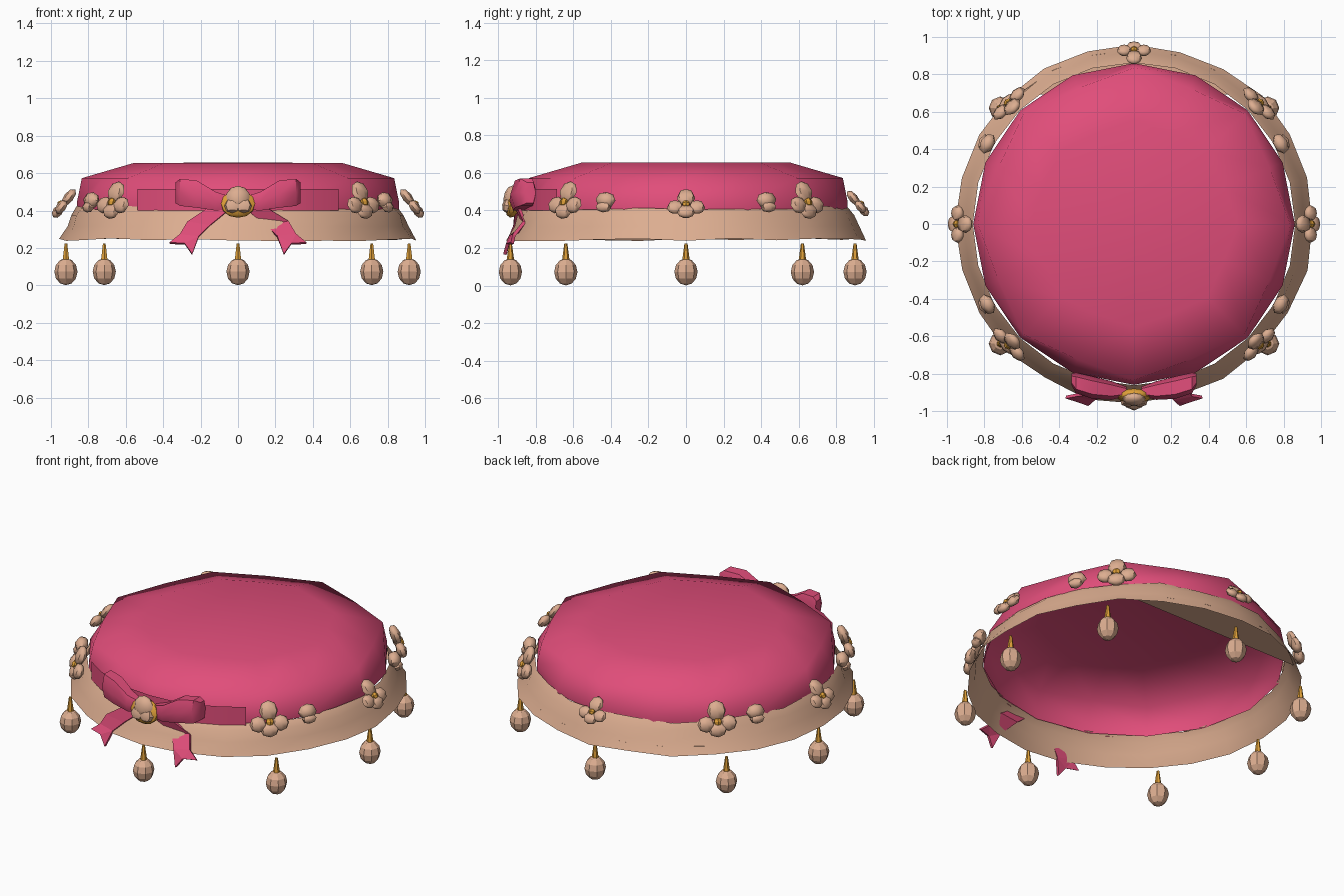
import bpy, bmesh, math, random
from mathutils import Matrix, Vector

if "Cube" in bpy.data.objects:
    bpy.data.objects.remove(bpy.data.objects["Cube"])
random.seed(4)


def material(name, rgb):
    m = bpy.data.materials.new(name)
    m.diffuse_color = (*rgb, 1)
    m.use_nodes = True
    m.node_tree.nodes["Principled BSDF"].inputs["Base Color"].default_value = m.diffuse_color
    return m


PINK = material("rose pink", (0.75, 0.075, 0.195))
TAN = material("pale tan", (0.72, 0.42, 0.28))
GOLD = material("gold", (0.74, 0.35, 0.04))


def finish(name, bm, mat, smooth=None):
    """Turn a bmesh into an object; smooth is None, 'all' or an angle in degrees."""
    me = bpy.data.meshes.new(name)
    bm.to_mesh(me)
    bm.free()
    me.materials.append(mat)
    ob = bpy.data.objects.new(name, me)
    bpy.context.collection.objects.link(ob)
    if smooth == 'all':
        me.polygons.foreach_set("use_smooth", [True] * len(me.polygons))
    elif smooth:
        bpy.ops.object.select_all(action='DESELECT')
        ob.select_set(True)
        bpy.context.view_layer.objects.active = ob
        bpy.ops.object.shade_smooth_by_angle(angle=math.radians(smooth))
    return ob


def place(x, y, z, tilt=0):
    """Frame on the rim: local x along the rim, y outward, z up (leaning inward by tilt)."""
    a = math.atan2(y, x) - math.pi / 2
    return Matrix.Translation((x, y, z)) @ Matrix.Rotation(a, 4, 'Z') @ \
        Matrix.Rotation(math.radians(tilt), 4, 'X')


def blob(bm, frame, loc, scale, u=8, v=5):
    m = frame @ Matrix.Translation(loc) @ Matrix.Diagonal((*scale, 1))
    bmesh.ops.create_uvsphere(bm, u_segments=u, v_segments=v, radius=1, matrix=m)


def lathe(bm, n, radius_z):
    """Rings of n points; radius_z(i) gives the profile for column i."""
    cols = []
    for i in range(n):
        a = math.tau * i / n
        cols.append([bm.verts.new((r * math.cos(a), r * math.sin(a), z)) for r, z in radius_z(i)])
    for i in range(n):
        p, q = cols[i], cols[(i + 1) % n]
        for k in range(len(p) - 1):
            bm.faces.new((p[k], q[k], q[k + 1], p[k + 1]))
    return cols


# Crown: open-bottomed shell, round at the rim and octagonal above
def crown_profile(i):
    s = 0.94 if i % 2 else 1.0
    return [(0.86, 0.40), (0.86, 0.45), (0.835 * s, 0.573), (0.555 * s, 0.655)]


bm = bmesh.new()
cols = lathe(bm, 16, crown_profile)
top = bm.verts.new((0, 0, 0.656))
for i in range(16):
    bm.faces.new((cols[i][-1], cols[(i + 1) % 16][-1], top))
finish("crown", bm, PINK, 'all')


# Brim band: flared, slightly uneven wall
def band_profile(i):
    j = lambda s: random.uniform(-s, s)
    return [(0.96 + j(0.012), 0.245 + j(0.008)), (0.915 + j(0.01), 0.315),
            (0.89 + j(0.008), 0.375), (0.862, 0.415 + j(0.012))]


bm = bmesh.new()
lathe(bm, 24, band_profile)
finish("brim_band", bm, TAN, 40)

# Lining flap: flat sliver across the back, under the crown
bm = bmesh.new()
arc = [math.radians(48 + 84 * k / 6) for k in range(7)]
bm.faces.new([bm.verts.new((0.93 * math.cos(a), 0.93 * math.sin(a), 0.29)) for a in arc])
finish("lining_flap", bm, TAN)

# Hanging beads on gold drops
for k, (x, y) in enumerate([(0, -0.935), (0.715, -0.64), (0.915, 0), (0.715, 0.62),
                            (0, 0.90), (-0.715, 0.62), (-0.92, 0), (-0.715, -0.64)]):
    f = Matrix.Translation((x, y, 0))
    bm = bmesh.new()
    blob(bm, f, (0, 0, 0.073), (0.062, 0.062, 0.072), 8, 6)
    finish(f"bead_{k}", bm, TAN)
    bm = bmesh.new()
    bmesh.ops.create_cone(bm, cap_ends=True, segments=6, radius1=0.02, radius2=0.008,
                          depth=0.09, matrix=f @ Matrix.Translation((0, 0, 0.18)))
    finish(f"bead_drop_{k}", bm, GOLD)


# Petalled flowers and small buds round the band
def flower(name, frame, s):
    bm = bmesh.new()
    for x, z, w, h in [(0, 0.05, 0.05, 0.055), (-0.058, -0.015, 0.045, 0.042),
                       (0.058, -0.015, 0.045, 0.042), (0, -0.045, 0.05, 0.04)]:
        blob(bm, frame, (x * s, 0, z * s), (w * s, 0.028 * s, h * s), 7, 4)
    finish(name, bm, TAN, 50)
    bm = bmesh.new()
    blob(bm, frame, (0, 0.012 * s, -0.005), (0.022 * s, 0.02, 0.022 * s), 6, 4)
    finish(name + "_centre", bm, GOLD)


flower("flower_back", place(0, 0.92, 0.43, 40), 0.9)
for side, sx in (("right", 1), ("left", -1)):
    flower(f"flower_side_{side}", place(sx * 0.935, 0, 0.43, 38), 1.0)
    for end, sy in (("front", -1), ("back", 1)):
        flower(f"flower_{end}_{side}", place(sx * 0.665, sy * 0.64, 0.445, 20), 1.12)
        f = place(sx * 0.785, sy * 0.43, 0.45, 15)
        bm = bmesh.new()
        blob(bm, f, (0, 0, 0.005), (0.058, 0.04, 0.045), 7, 4)
        blob(bm, f, (0, 0.01, -0.035), (0.045, 0.03, 0.03), 6, 4)
        finish(f"bud_{end}_{side}", bm, TAN, 50)

# Ribbon strip across the front of the crown
bm = bmesh.new()
pts = []
for k in range(9):
    a = math.radians(-90 - 38 + 76 * k / 8)
    pts.append([bm.verts.new((0.872 * math.cos(a), 0.872 * math.sin(a), z)) for z in (0.40, 0.515)])
for p, q in zip(pts, pts[1:]):
    bm.faces.new((p[0], q[0], q[1], p[1]))
finish("front_ribbon", bm, PINK, 40)

# Bow loops and notched tails
for side, sx in (("right", 1), ("left", -1)):
    bm = bmesh.new()
    # cross-sections: x, y centre, half depth, z low, z high
    rings = []
    for x, y, d, z0, z1 in [(0.04, -0.895, 0.025, 0.405, 0.475), (0.12, -0.89, 0.05, 0.40, 0.50),
                            (0.22, -0.875, 0.06, 0.415, 0.56), (0.31, -0.85, 0.055, 0.425, 0.57),
                            (0.335, -0.83, 0.03, 0.44, 0.55)]:
        zm = (z0 + z1) / 2
        rings.append([bm.verts.new((sx * x, y + dy, z)) for dy, z in
                      [(-d * 0.6, z0), (-d, zm), (-d * 0.6, z1), (d * 0.6, z1), (d, zm), (d * 0.6, z0)]])
    for p, q in zip(rings, rings[1:]):
        for k in range(6):
            bm.faces.new((p[k], q[k], q[(k + 1) % 6], p[(k + 1) % 6]))
    bm.faces.new(rings[0])
    bm.faces.new(rings[-1])
    bmesh.ops.recalc_face_normals(bm, faces=bm.faces)
    finish(f"bow_loop_{side}", bm, PINK, 40)

    bm = bmesh.new()
    # the right tail dips behind the band, the left one lies on it
    mid = -0.91 if sx < 0 else -0.86
    left = [(0.04, -0.90, 0.41), (0.15, mid, 0.32), (0.21, -0.935, 0.26), (0.245, -0.965, 0.165)]
    right = [(0.15, -0.89, 0.42), (0.27, mid, 0.34), (0.31, -0.915, 0.27), (0.365, -0.925, 0.225)]
    a = [bm.verts.new((sx * x, y, z)) for x, y, z in left]
    b = [bm.verts.new((sx * x, y, z)) for x, y, z in right]
    notch = bm.verts.new((sx * 0.285, -0.95, 0.222))
    for k in range(2):
        bm.faces.new((a[k], b[k], b[k + 1], a[k + 1]))
    bm.faces.new((a[2], notch, a[3]))
    bm.faces.new((a[2], b[2], notch))
    bm.faces.new((b[2], b[3], notch))
    ob = finish(f"bow_tail_{side}", bm, PINK)
    sol = ob.modifiers.new("thickness", 'SOLIDIFY')
    sol.thickness, sol.offset = 0.018, 0

# Brooch on the bow: gold setting with a tan blossom
f = place(0, -0.92, 0.44, 12)
bm = bmesh.new()
blob(bm, f, (0, 0, -0.005), (0.095, 0.04, 0.075), 10, 6)
finish("brooch_setting", bm, GOLD, 40)
bm = bmesh.new()
blob(bm, f, (0, 0.022, 0.025), (0.065, 0.035, 0.065), 8, 5)
blob(bm, f, (-0.03, 0.026, -0.02), (0.045, 0.03, 0.04), 7, 4)
blob(bm, f, (0.03, 0.026, -0.02), (0.045, 0.03, 0.04), 7, 4)
finish("brooch_blossom", bm, TAN, 40)
